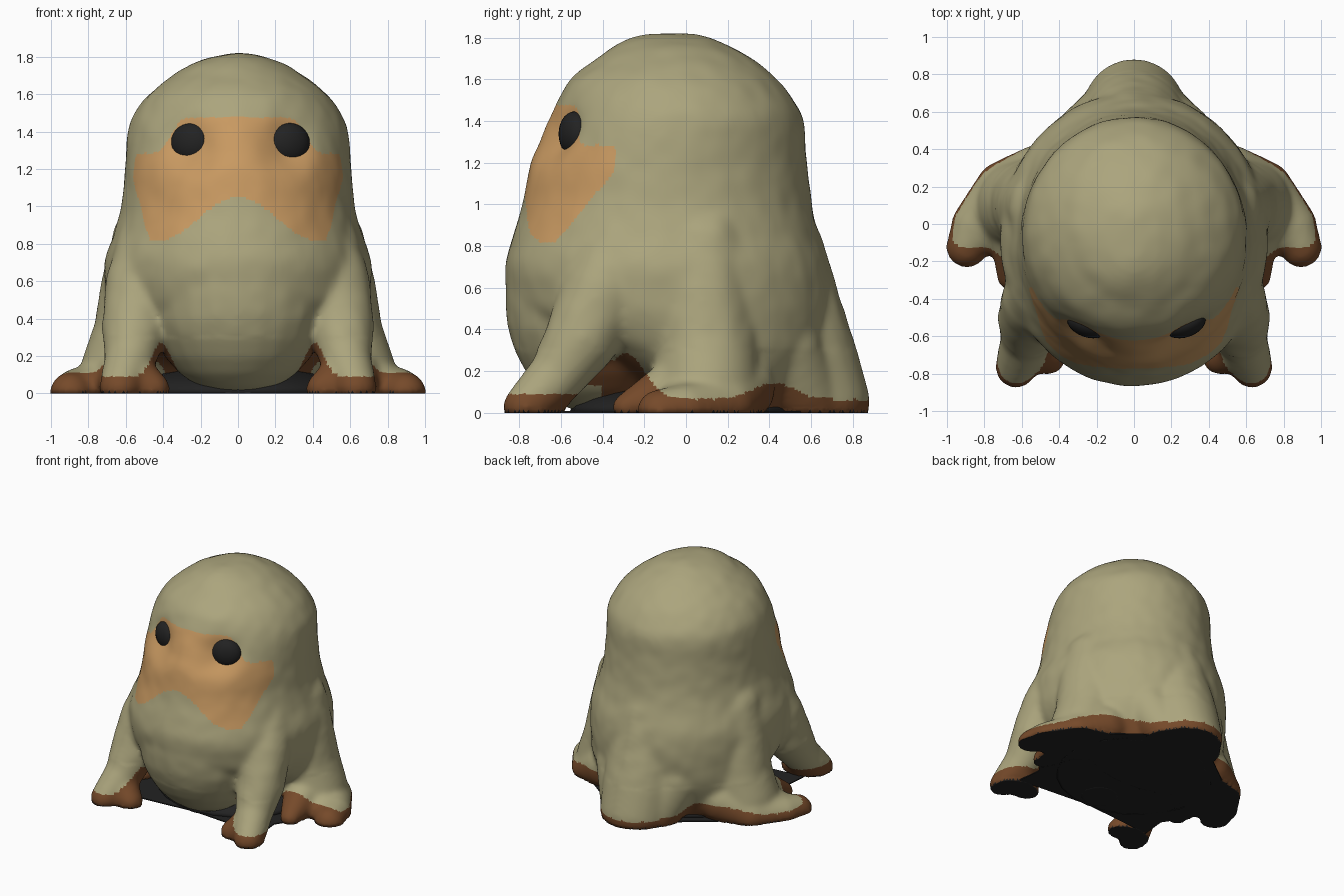
import bpy
import bmesh
from math import sin, cos, pi, exp
from mathutils import Vector, Matrix, noise

cube = bpy.data.objects.get("Cube")
if cube:
    bpy.data.objects.remove(cube)


def material(name, rgb):
    m = bpy.data.materials.new(name)
    m.use_nodes = True
    m.diffuse_color = (*rgb, 1)
    bsdf = m.node_tree.nodes["Principled BSDF"]
    bsdf.inputs["Base Color"].default_value = (*rgb, 1)
    bsdf.inputs["Roughness"].default_value = 0.8
    return m


olive = material("olive skin", (0.41, 0.375, 0.205))
orange = material("orange face", (0.58, 0.32, 0.12))
brown = material("brown feet", (0.18, 0.068, 0.023))
dark = material("near black", (0.016, 0.016, 0.016))


def add_object(name, bm, mats, smooth=True):
    mesh = bpy.data.meshes.new(name)
    bm.to_mesh(mesh)
    bm.free()
    for m in mats:
        mesh.materials.append(m)
    for p in mesh.polygons:
        p.use_smooth = smooth
    ob = bpy.data.objects.new(name, mesh)
    bpy.context.collection.objects.link(ob)
    return ob


# Unit ball made once and stamped wherever it is needed
unit = bmesh.new()
bmesh.ops.create_uvsphere(unit, u_segments=24, v_segments=14, radius=1)
unit.verts.index_update()
BALL_POINTS = [v.co.copy() for v in unit.verts]
BALL_FACES = [[v.index for v in f.verts] for f in unit.faces]
unit.free()


def ball(bm, center, radii, turn=0):
    mat = (Matrix.Translation(center) @ Matrix.Rotation(turn, 4, 'Z')
           @ Matrix.Diagonal((*radii, 1)))
    verts = []
    for point in BALL_POINTS:
        co = mat @ point
        co.z = max(co.z, 0)
        verts.append(bm.verts.new(co))
    for face in BALL_FACES:
        bm.faces.new([verts[i] for i in face])


def limb(bm, path, side=1, steps=4):
    """Chain of balls running through points of (x, y, z, radius)."""
    stops = [Vector(a).lerp(Vector(b), i / steps)
             for a, b in zip(path, path[1:]) for i in range(steps)]
    for x, y, z, r in stops + [Vector(path[-1])]:
        ball(bm, (x * side, y, z), (r, r, r))


def rounded(points, steps=4):
    """Smooth curve through all the points."""
    p = [Vector(q) for q in points]
    p = [p[0]] + p + [p[-1]]
    curve = []
    for a, b, c, d in zip(p, p[1:], p[2:], p[3:]):
        for i in range(steps):
            t = i / steps
            curve.append(b + (c - a) * (t / 2) + (a - b * 2.5 + c * 2 - d / 2) * t ** 2
                         + (b * 1.5 - a / 2 - c * 1.5 + d / 2) * t ** 3)
    return curve + [p[-1]]


# Trunk and head: height, half width, front, back
RINGS = [
    (0.0, 0.52, -0.12, 0.50), (0.15, 0.60, -0.28, 0.58), (0.3, 0.67, -0.55, 0.66),
    (0.45, 0.70, -0.80, 0.70), (0.6, 0.715, -0.86, 0.70), (0.72, 0.71, -0.865, 0.68),
    (0.85, 0.665, -0.83, 0.64), (1.0, 0.625, -0.785, 0.605), (1.2, 0.605, -0.745, 0.58),
    (1.4, 0.59, -0.66, 0.565), (1.5, 0.55, -0.615, 0.515), (1.6, 0.475, -0.555, 0.44),
    (1.7, 0.35, -0.43, 0.32), (1.76, 0.25, -0.345, 0.21), (1.8, 0.14, -0.26, 0.12),
    (1.82, 0.04, -0.16, 0.02),
]
SEG = 64
bm = bmesh.new()
loops = []
for z, w, front, back in rounded(RINGS):
    cy, ry = (front + back) / 2, (back - front) / 2
    loops.append([bm.verts.new((w * cos(2 * pi * i / SEG), cy + ry * sin(2 * pi * i / SEG), z))
                  for i in range(SEG)])
for lo, hi in zip(loops, loops[1:]):
    for i in range(SEG):
        j = (i + 1) % SEG
        bm.faces.new((lo[i], lo[j], hi[j], hi[i]))
bm.faces.new(loops[0][::-1])
bm.faces.new(loops[-1])

# Belly and tail
ball(bm, (0, -0.4, 0.535), (0.5, 0.47, 0.55))
limb(bm, [(0, 0.4, 0.75, 0.27), (0, 0.46, 0.5, 0.285), (0, 0.54, 0.22, 0.295),
          (0, 0.61, 0.04, 0.275)])

# Arms with hands, hind legs with feet, flanks of the tail
ARM = [(0.43, -0.27, 0.85, 0.2), (0.51, -0.4, 0.58, 0.2), (0.55, -0.5, 0.36, 0.18),
       (0.575, -0.61, 0.19, 0.14), (0.63, -0.765, 0.025, 0.115)]
THUMB = [(0.56, -0.66, 0.1, 0.12), (0.46, -0.71, 0.02, 0.1)]
LEG = [(0.46, 0.08, 0.8, 0.22), (0.5, 0.08, 0.55, 0.24), (0.53, 0.1, 0.3, 0.25),
       (0.59, 0.1, 0.13, 0.25)]
FOOT = [(0.5, 0.25, 0.12, 0.18), (0.7, 0.19, 0.03, 0.15), (0.85, 0, 0.01, 0.13),
        (0.895, -0.125, 0, 0.115)]
FOOT_SOLE = [(0.65, 0.1, 0.07, 0.18), (0.79, -0.05, 0.02, 0.12)]
INNER_TOE = [(0.62, -0.08, 0.1, 0.14), (0.66, -0.28, 0.02, 0.08)]
FLANK = [(0.2, 0.36, 0.65, 0.22), (0.22, 0.44, 0.3, 0.22), (0.14, 0.57, 0.04, 0.18)]
for side in (-1, 1):
    for path in (ARM, THUMB, LEG, FOOT, FOOT_SOLE, INNER_TOE, FLANK):
        limb(bm, path, side)

# Fuse everything into one soft skin
body = add_object("body", bm, [])
remesh = body.modifiers.new("fuse", 'REMESH')
remesh.mode = 'VOXEL'
remesh.voxel_size = 0.0165
soften = body.modifiers.new("soften", 'SMOOTH')
soften.factor = 0.5
soften.iterations = 24
evaluated = body.evaluated_get(bpy.context.evaluated_depsgraph_get())
skin = bpy.data.meshes.new_from_object(evaluated)
body.modifiers.clear()
body.data = skin
skin.name = "body"


def bump(t):
    return exp(-t * t)


# Eye sockets, slight skin texture and flat soles
normals = [v.normal.copy() for v in skin.vertices]
for v, normal in zip(skin.vertices, normals):
    p = v.co.copy()
    if p.y < -0.3 and p.z > 1:
        p.y += 0.07 * bump((abs(p.x) - 0.26) / 0.13) * bump((p.z - 1.32) / 0.13)
    if p.z > 0.3:
        p += normal * 0.004 * noise.noise(p * 9)
    if p.z < 0.016:
        p.z = 0
    v.co = p


def skin_colour(c):
    x, y, z = abs(c.x), c.y, c.z
    if z < 0.008:
        return 3
    foot = 0.065 + 0.22 * bump((y + 0.29) / 0.13) + 0.08 * bump((y - 0.42) / 0.14)
    if y < -0.2:
        foot = max(foot, 0.09 + 0.18 * bump((x - 0.41) / 0.07))
        if x < 0.33 and y < -0.4:
            foot = 0
    if z < foot:
        return 2
    t = min(max((x - 0.27) / 0.18, 0), 1)
    top = 1.475 - 0.19 * t * t * (3 - 2 * t)
    low = 0.935 + 0.115 * cos(pi * min(x / 0.42, 1))
    low = max(low, 0.85 + 1.2 * (y + 0.6))
    return 1 if y < -0.34 and low < z < top else 0


skin.materials.clear()
for m in (olive, orange, brown, dark):
    skin.materials.append(m)
for f in skin.polygons:
    f.use_smooth = True
    f.material_index = skin_colour(f.center)

# Eyes
for x, turn, name in ((0.275, 0.35, "left_eye"), (-0.25, -0.35, "right_eye")):
    bm = bmesh.new()
    ball(bm, (x, -0.535, 1.338), (0.113, 0.07, 0.108), turn)
    add_object(name, bm, [dark])

# Dark hollow under the body
bm = bmesh.new()
ball(bm, (0, 0, 0), (0.6, 0.56, 0.15))
add_object("underbody", bm, [dark])

# Flat sole joining the feet
HALF = [(0, -0.55), (0.35, -0.58), (0.62, -0.6), (0.6, -0.4), (0.7, -0.25),
        (0.8, -0.05), (0.65, 0.3), (0.45, 0.45), (0.25, 0.6), (0, 0.7)]
outline = HALF + [(-x, y) for x, y in HALF[-2:0:-1]]
bm = bmesh.new()
base = bm.faces.new([bm.verts.new((x, y, 0)) for x, y in outline])
top = bmesh.ops.extrude_face_region(bm, geom=[base])
bmesh.ops.translate(bm, vec=(0, 0, 0.008),
                    verts=[g for g in top["geom"] if isinstance(g, bmesh.types.BMVert)])
bmesh.ops.recalc_face_normals(bm, faces=bm.faces)
add_object("sole", bm, [dark], smooth=False)
